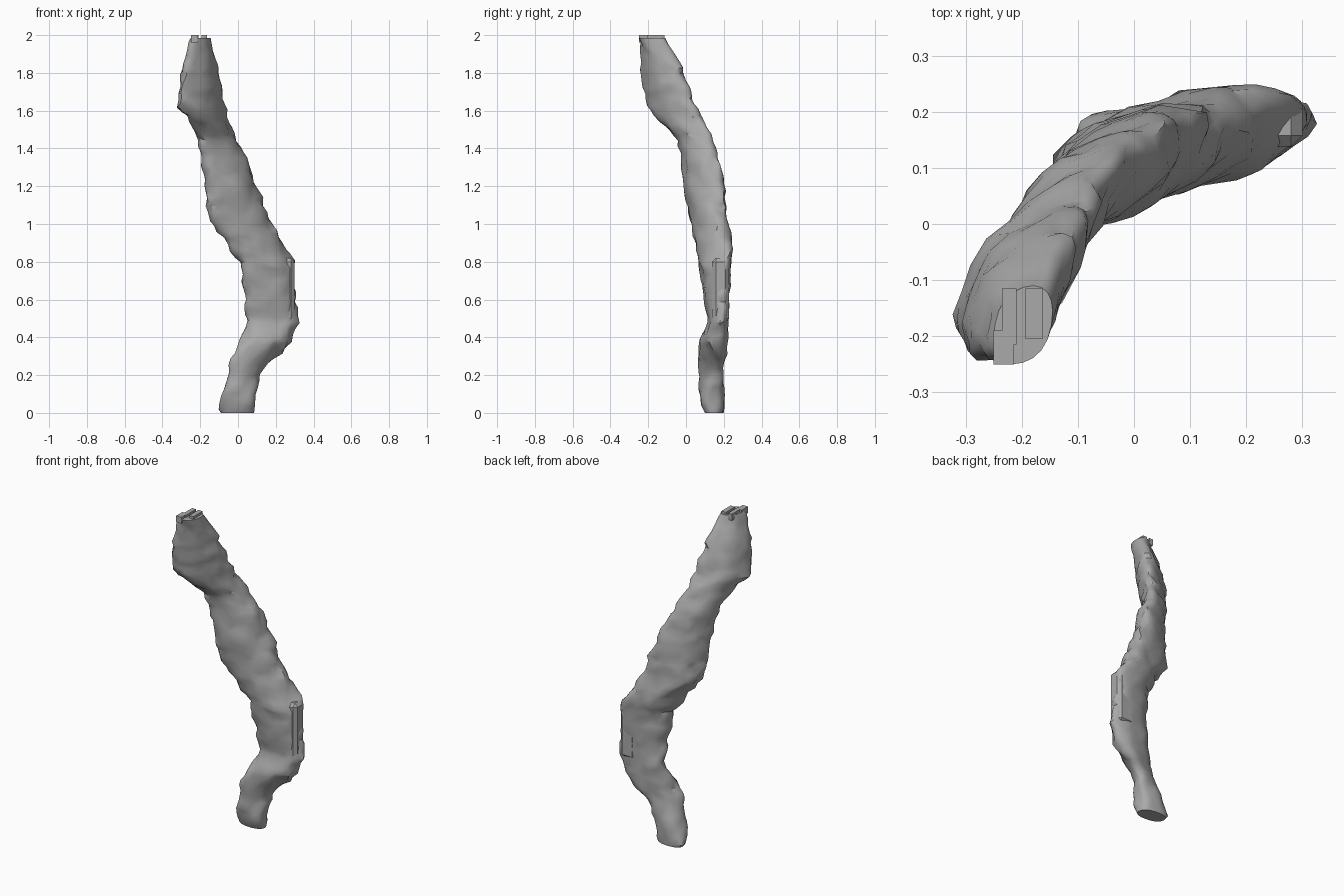
import bpy
import bmesh
import math
from mathutils import Vector, noise

SIDES = 20
RINGS = 62
TOP = 1.985

# Cross-section extents up the limb: height, x min, x max, y min, y max, skew
SECTIONS = [
    (0.0, -.09, .085, .1, .2, -.15),
    (.04, -.095, .09, .08, .205, -.1),
    (.1, -.08, .1, .07, .205, .05),
    (.2, -.06, .12, .067, .2, .5),
    (.27, -.045, .17, .065, .2, .6),
    (.31, -.02, .22, .065, .21, .5),
    (.38, .015, .28, .07, .225, .35),
    (.49, .04, .32, .12, .225, .25),
    (.56, .045, .305, .1, .225, .35),
    (.66, .03, .3, .085, .23, .4),
    (.8, .01, .295, .07, .24, .45),
    (.85, -.02, .255, .06, .25, .45),
    (.94, -.08, .205, .04, .24, .5),
    (1.02, -.165, .17, .02, .215, .55),
    (1.18, -.17, .11, -.01, .205, .6),
    (1.32, -.185, .06, -.02, .18, .65),
    (1.45, -.215, -.01, -.045, .14, .65),
    (1.56, -.265, -.06, -.16, .09, .68),
    (1.63, -.32, -.075, -.21, .05, .68),
    (1.82, -.305, -.105, -.24, -.02, .65),
    (1.92, -.265, -.135, -.24, -.08, .5),
    (TOP, -.25, -.145, -.25, -.11, .3),
]


def section_at(z):
    """Blend the two neighbouring cross-sections."""
    for low, high in zip(SECTIONS, SECTIONS[1:]):
        if z <= high[0]:
            f = (z - low[0]) / (high[0] - low[0])
            return [a + (b - a) * f for a, b in zip(low, high)]
    return list(SECTIONS[-1])


def rough_point(z, angle, lump):
    """A point on the skewed oval, squared slightly and pushed by bark lumps."""
    _, x0, x1, y0, y1, skew = section_at(z)

    def rounded(v):
        return math.copysign(abs(v) ** 0.88, v)

    u = rounded(math.cos(angle))
    v = rounded(math.sin(angle + math.asin(skew)))
    centre = Vector(((x0 + x1) / 2, (y0 + y1) / 2, z))
    p = centre + Vector((u * (x1 - x0) / 2, v * (y1 - y0) / 2, 0))
    push = 0.17 * noise.noise(Vector((p.x * 17, p.y * 17, z * 17)))
    p = centre + (p - centre) * (1 + push * lump)
    p.z += 0.025 * lump * noise.noise(Vector((p.x * 14, p.y * 14, z * 9 + 5)))
    return p


def finish(name, bm, material):
    bmesh.ops.recalc_face_normals(bm, faces=bm.faces)
    mesh = bpy.data.meshes.new(name)
    bm.to_mesh(mesh)
    bm.free()
    mesh.materials.append(material)
    obj = bpy.data.objects.new(name, mesh)
    bpy.context.collection.objects.link(obj)
    return obj


def block(name, centre, size, material, chamfer=0):
    bm = bmesh.new()
    bmesh.ops.create_cube(bm, size=1)
    for v in bm.verts:
        v.co = Vector(c + n * s for c, n, s in zip(centre, v.co, size))
    if chamfer:
        bmesh.ops.bevel(bm, geom=bm.edges[:], offset=chamfer, segments=1,
                        affect="EDGES")
    return finish(name, bm, material)


default = bpy.data.objects.get("Cube")
if default:
    bpy.data.objects.remove(default, do_unlink=True)

grey = bpy.data.materials.new("plain grey")
grey.use_nodes = True
colour = (0.4, 0.4, 0.4, 1)
grey.diffuse_color = colour
grey.node_tree.nodes["Principled BSDF"].inputs["Base Color"].default_value = colour

# Crooked limb: lumpy rings bridged from the foot to the broken top
bm = bmesh.new()
rings = []
for i in range(RINGS + 1):
    z = TOP * i / RINGS
    lump = 0 if i in (0, RINGS) else 1
    turn = 0.5 * (i % 2)
    rings.append([bm.verts.new(rough_point(z, (j + turn) * math.tau / SIDES, lump))
                  for j in range(SIDES)])
for i, (a, b) in enumerate(zip(rings, rings[1:])):
    for j in range(SIDES):
        k = (j + 1) % SIDES
        # Alternate rings are staggered, so the triangles lean both ways
        if i % 2:
            bm.faces.new((a[j], b[k], b[j]))
            bm.faces.new((a[j], a[k], b[k]))
        else:
            bm.faces.new((a[j], a[k], b[j]))
            bm.faces.new((a[k], b[k], b[j]))
bm.faces.new(rings[0])
bm.faces.new(rings[-1])
limb = finish("crooked_limb", bm, grey)

# Flat split face on the outside of the bend
block("bend_slab", (.245, .183, .65), (.11, .09, .34), grey, chamfer=.02)

# Splintered ridges standing on the broken top
for number, (x, y, width, depth) in enumerate([(-.222, -.165, .026, .1),
                                               (-.178, -.16, .03, .09),
                                               (-.232, -.22, .036, .06)]):
    block(f"top_splinter_{number + 1}", (x, y, 1.98), (width, depth, .04), grey)

# Soft lumps with crisp breaks
bpy.ops.object.select_all(action="DESELECT")
limb.select_set(True)
bpy.context.view_layer.objects.active = limb
bpy.ops.object.shade_smooth_by_angle(angle=math.radians(35))
